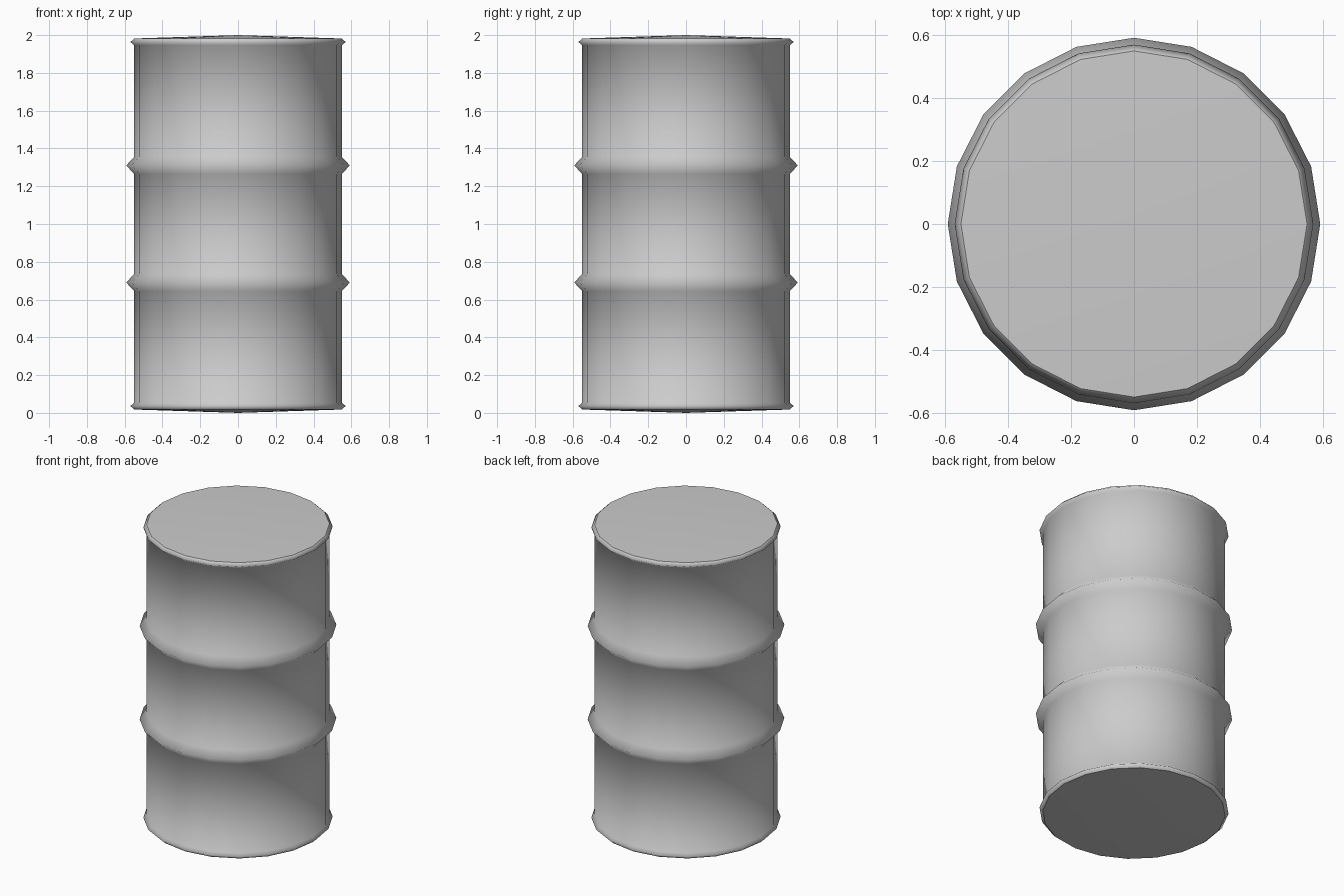
import bpy, bmesh
from math import cos, sin, pi, radians

if "Cube" in bpy.data.objects:
    bpy.data.objects.remove(bpy.data.objects["Cube"])

SIDES = 20


def lathe(name, profile):
    """Revolve an (r, z) profile about z; r = 0 makes a pole."""
    bm = bmesh.new()
    rings = []
    for r, z in profile:
        if r == 0:
            rings.append([bm.verts.new((0, 0, z))] * SIDES)
        else:
            rings.append([bm.verts.new((r * cos(2 * pi * i / SIDES), r * sin(2 * pi * i / SIDES), z))
                          for i in range(SIDES)])
    for a, b in zip(rings, rings[1:]):
        for i in range(SIDES):
            j = (i + 1) % SIDES
            bm.faces.new(dict.fromkeys((a[i], a[j], b[j], b[i])))
    bmesh.ops.recalc_face_normals(bm, faces=bm.faces)
    for f in bm.faces:
        f.smooth = True
    # crisp crease where the end caps meet the rims
    for e in bm.edges:
        if len(e.link_faces) == 2:
            caps = [abs(f.normal.z) > 0.95 for f in e.link_faces]
            e.smooth = caps[0] == caps[1]
    mesh = bpy.data.meshes.new(name)
    bm.to_mesh(mesh)
    bm.free()
    obj = bpy.data.objects.new(name, mesh)
    bpy.context.collection.objects.link(obj)
    return obj


BODY, RIM, HOOP = 0.55, 0.57, 0.592

# Lower half: shallow end cap, rolled rim, pointed rolling hoop
lower = [(0, 0), (BODY, 0.018), (RIM, 0.037), (BODY, 0.053),
         (BODY, 0.645), (HOOP, 0.69), (BODY, 0.735)]
# Upper half mirrors the lower half
upper = [(r, 2 - z) for r, z in reversed(lower)]

lathe("barrel", lower + upper)
